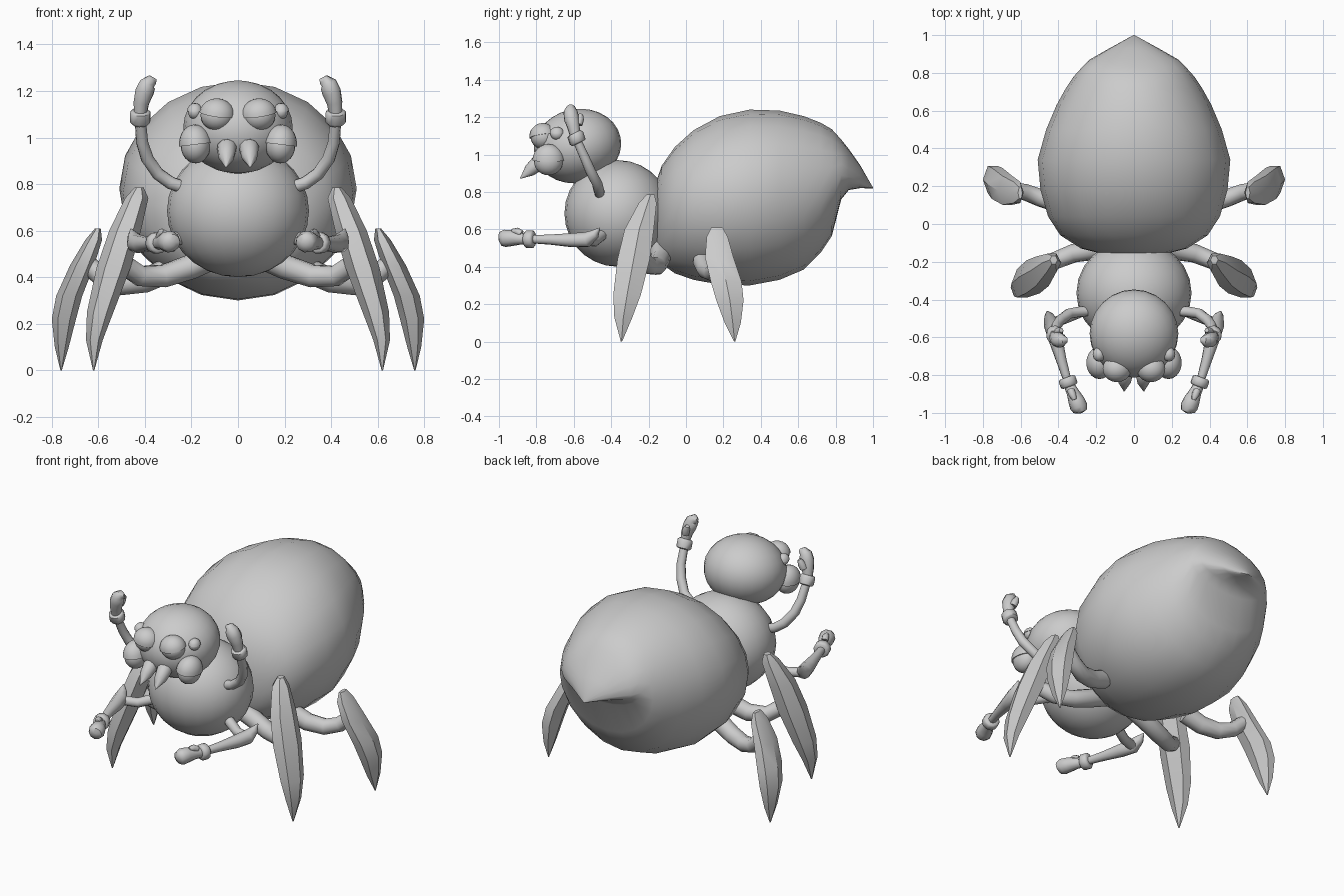
import bpy, bmesh, math
from mathutils import Vector, Matrix

grey = bpy.data.materials.new("plain_grey")
grey.diffuse_color = (0.6, 0.6, 0.6, 1)


def finish(name, bm, angle=50):
    bmesh.ops.recalc_face_normals(bm, faces=bm.faces)
    me = bpy.data.meshes.new(name)
    bm.to_mesh(me)
    bm.free()
    me.materials.append(grey)
    ob = bpy.data.objects.new(name, me)
    bpy.context.collection.objects.link(ob)
    bpy.ops.object.select_all(action='DESELECT')
    ob.select_set(True)
    bpy.context.view_layer.objects.active = ob
    bpy.ops.object.shade_smooth_by_angle(angle=math.radians(angle))
    return ob


def loft(name, rings, angle=50):
    """Skin a list of equal-length vertex rings and close both ends."""
    bm = bmesh.new()
    vs = [[bm.verts.new(p) for p in r] for r in rings]
    n = len(vs[0])
    for a, b in zip(vs, vs[1:]):
        for i in range(n):
            j = (i + 1) % n
            bm.faces.new((a[i], a[j], b[j], b[i]))
    bm.faces.new(vs[0])
    bm.faces.new(vs[-1])
    bmesh.ops.remove_doubles(bm, verts=bm.verts, dist=0.0005)
    return finish(name, bm, angle)


def tube(name, pts, radii, sides=10, angle=50):
    """Round limb through the points, one radius per point."""
    pts = [Vector(p) for p in pts]
    rings = []
    u = None
    for k, (p, r) in enumerate(zip(pts, radii)):
        t = (pts[min(k + 1, len(pts) - 1)] - pts[max(k - 1, 0)]).normalized()
        u = t.orthogonal() if u is None else u - t * u.dot(t)
        u.normalize()
        v = t.cross(u)
        rings.append([p + r * (u * math.cos(a) + v * math.sin(a))
                      for a in (math.tau * i / sides for i in range(sides))])
    return loft(name, rings, angle)


def ball(name, c, r, tilt=0, roll=0, seg=20, half=False):
    """Ellipsoid, optionally only its upper half (used as an eyelid)."""
    bm = bmesh.new()
    bmesh.ops.create_uvsphere(bm, u_segments=seg, v_segments=seg // 2 + 2, radius=1)
    if half:
        cut = bmesh.ops.bisect_plane(bm, geom=bm.verts[:] + bm.edges[:] + bm.faces[:],
                                     plane_co=(0, 0, 0.02), plane_no=(0, 0, 1), clear_inner=True)
        bmesh.ops.holes_fill(bm, edges=[e for e in bm.edges if e.is_boundary])
    m = (Matrix.Translation(c) @ Matrix.Rotation(roll, 4, 'Y')
         @ Matrix.Rotation(tilt, 4, 'X') @ Matrix.Diagonal((*r, 1)))
    bm.transform(m)
    return finish(name, bm)


def blade(name, sections):
    """Pointed lower leg: sections are (x, y, z, half_x, half_y)."""
    rings = []
    for x, y, z, hx, hy in sections:
        rings.append([(x + hx * math.cos(a), y + hy * math.sin(a), z)
                      for a in (math.tau * i / 6 for i in range(6))])
    return loft(name, rings, 35)


# abdomen: rings along y as (y, half width, top, bottom, height of widest point)
N = 20
rings = []
for y, w, top, bot, mid in [
        (-0.175, 0.01, 0.70, 0.66, 0.68), (-0.165, 0.14, 0.84, 0.50, 0.68),
        (-0.13, 0.28, 0.94, 0.415, 0.70), (-0.06, 0.39, 1.04, 0.365, 0.72),
        (0.04, 0.455, 1.13, 0.33, 0.75), (0.18, 0.495, 1.205, 0.305, 0.76),
        (0.34, 0.51, 1.24, 0.30, 0.78), (0.50, 0.465, 1.235, 0.33, 0.79),
        (0.63, 0.41, 1.205, 0.385, 0.80), (0.72, 0.36, 1.17, 0.475, 0.82),
        (0.78, 0.32, 1.135, 0.565, 0.84), (0.83, 0.275, 1.08, 0.76, 0.89),
        (0.87, 0.235, 1.03, 0.81, 0.88), (0.93, 0.13, 0.945, 0.82, 0.86),
        (1.0, 0.003, 0.823, 0.819, 0.821)]:
    ring = []
    for i in range(N):
        a = math.tau * i / N
        s = math.sin(a)
        ring.append((w * math.cos(a), y, mid + s * (top - mid if s > 0 else mid - bot)))
    rings.append(ring)
loft("abdomen", rings, 50)

# thorax and head
ball("thorax", (0, -0.365, 0.685), (0.305, 0.285, 0.285), seg=24)
ball("head", (0, -0.58, 1.045), (0.235, 0.235, 0.198), tilt=0.2, seg=24)

for s, side in ((1, "left"), (-1, "right")):
    def P(*pts):
        return [(s * x, y, z) for x, y, z in pts]

    # eyes with heavy lids, cheek eyes, small side eyes
    ball(side + "_front_eye", (s * 0.09, -0.765, 1.095), (0.071, 0.066, 0.066))
    ball(side + "_front_eyelid", (s * 0.09, -0.765, 1.097), (0.077, 0.073, 0.071),
         tilt=0.15, roll=s * -0.15, half=True)
    ball(side + "_cheek_eye", (s * 0.182, -0.735, 0.965), (0.064, 0.078, 0.076))
    ball(side + "_cheek_eyelid", (s * 0.182, -0.735, 0.968), (0.071, 0.086, 0.088),
         roll=s * 0.12, half=True)
    ball(side + "_small_eye", (s * 0.185, -0.69, 1.11), (0.03, 0.035, 0.032), seg=12)
    ball(side + "_small_eyelid", (s * 0.185, -0.69, 1.112), (0.034, 0.039, 0.036),
         seg=12, half=True)

    # fang
    tube(side + "_fang", P((0.047, -0.74, 0.975), (0.048, -0.79, 0.955),
                           (0.05, -0.835, 0.915), (0.052, -0.886, 0.872)),
         (0.03, 0.043, 0.034, 0.002))

    # raised arm: limb, cuff, hand, thumb
    tube(side + "_raised_arm",
         P((0.23, -0.46, 0.785), (0.29, -0.465, 0.805), (0.345, -0.475, 0.845),
           (0.39, -0.51, 0.91), (0.412, -0.54, 0.98), (0.42, -0.585, 1.08)),
         (0.027, 0.028, 0.028, 0.028, 0.026, 0.024))
    tube(side + "_raised_cuff",
         P((0.42, -0.575, 1.06), (0.42, -0.579, 1.068), (0.42, -0.592, 1.107), (0.42, -0.596, 1.115)),
         (0.036, 0.045, 0.045, 0.036))
    tube(side + "_raised_hand",
         P((0.42, -0.592, 1.10), (0.415, -0.602, 1.15), (0.402, -0.613, 1.195),
           (0.388, -0.617, 1.228), (0.372, -0.615, 1.242), (0.353, -0.612, 1.24)),
         (0.028, 0.034, 0.041, 0.038, 0.028, 0.012))
    tube(side + "_raised_thumb",
         P((0.405, -0.575, 1.16), (0.395, -0.567, 1.19), (0.385, -0.562, 1.215)),
         (0.022, 0.022, 0.012), 8)

    # reaching arm: upper limb, forearm with elbow spike, cuff, hand, thumb
    tube(side + "_reaching_upper_arm",
         P((0.25, -0.45, 0.57), (0.34, -0.49, 0.535), (0.43, -0.525, 0.54)),
         (0.03, 0.028, 0.028))
    tube(side + "_reaching_forearm",
         P((0.46, -0.462, 0.607), (0.45, -0.487, 0.575), (0.437, -0.53, 0.545),
           (0.415, -0.61, 0.542), (0.385, -0.72, 0.545), (0.355, -0.82, 0.547)),
         (0.003, 0.026, 0.042, 0.038, 0.028, 0.022))
    tube(side + "_reaching_cuff",
         P((0.358, -0.812, 0.547), (0.355, -0.82, 0.547), (0.343, -0.853, 0.547), (0.34, -0.861, 0.547)),
         (0.037, 0.047, 0.047, 0.037))
    tube(side + "_reaching_hand",
         P((0.345, -0.85, 0.547), (0.325, -0.89, 0.55), (0.305, -0.935, 0.553),
           (0.292, -0.967, 0.552), (0.285, -0.99, 0.548), (0.283, -1.0, 0.546)),
         (0.028, 0.033, 0.044, 0.047, 0.038, 0.012))
    tube(side + "_reaching_thumb",
         P((0.335, -0.88, 0.575), (0.325, -0.905, 0.59), (0.315, -0.93, 0.592)),
         (0.02, 0.02, 0.011), 8)

    # front leg: connecting limb and blade
    tube(side + "_front_leg_joint",
         P((0.08, -0.14, 0.50), (0.2, -0.135, 0.445), (0.32, -0.155, 0.405),
           (0.42, -0.195, 0.405), (0.50, -0.25, 0.46)),
         (0.055, 0.054, 0.05, 0.046, 0.044))
    blade(side + "_front_leg_blade",
          [(s * x, y, z, hx, hy) for x, y, z, hx, hy in (
              (0.425, -0.19, 0.785, 0.02, 0.025), (0.435, -0.205, 0.74, 0.05, 0.055),
              (0.485, -0.25, 0.60, 0.068, 0.09), (0.535, -0.28, 0.44, 0.073, 0.10),
              (0.592, -0.315, 0.25, 0.057, 0.085), (0.617, -0.335, 0.13, 0.036, 0.056),
              (0.62, -0.345, 0.0, 0.003, 0.004))])

    # rear leg: connecting limb and blade
    tube(side + "_rear_leg_joint",
         P((0.30, 0.09, 0.43), (0.40, 0.11, 0.385), (0.50, 0.14, 0.37),
           (0.58, 0.17, 0.395), (0.65, 0.185, 0.46)),
         (0.055, 0.052, 0.048, 0.044, 0.04))
    blade(side + "_rear_leg_blade",
          [(s * x, y, z, hx, hy) for x, y, z, hx, hy in (
              (0.602, 0.165, 0.61, 0.012, 0.035), (0.62, 0.167, 0.56, 0.036, 0.065),
              (0.67, 0.178, 0.45, 0.052, 0.088), (0.725, 0.215, 0.32, 0.056, 0.095),
              (0.748, 0.235, 0.22, 0.052, 0.084), (0.757, 0.25, 0.10, 0.03, 0.05),
              (0.76, 0.26, 0.0, 0.003, 0.004))])
